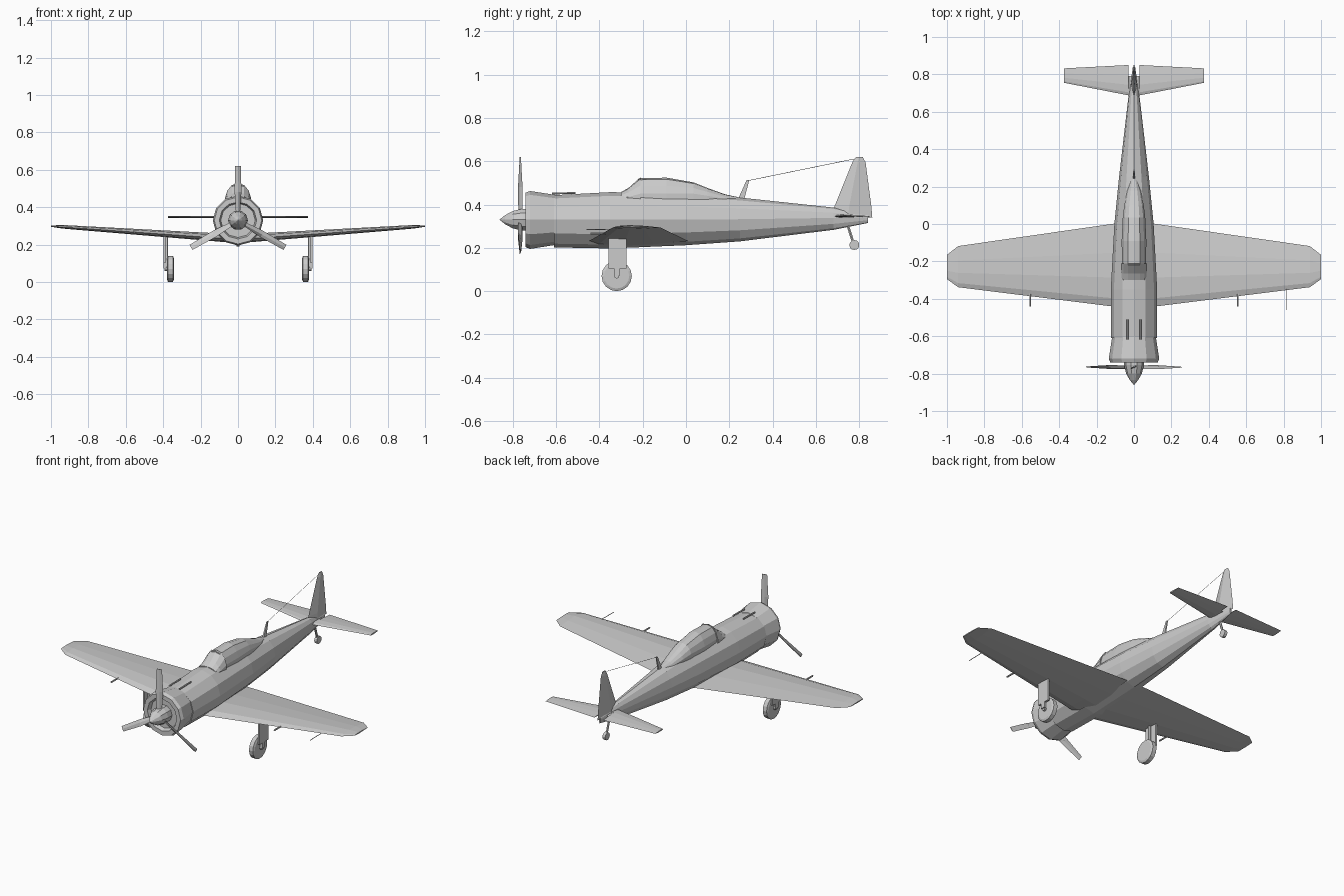
import bpy, bmesh
from math import sin, cos, pi, radians
from mathutils import Vector, Matrix

if "Cube" in bpy.data.objects:
    bpy.data.objects.remove(bpy.data.objects["Cube"])


def loft(name, rings, mirror=False):
    """Skin a list of equal-length point rings and cap both ends."""
    bm = bmesh.new()
    vs = [[bm.verts.new(p) for p in r] for r in rings]
    n = len(vs[0])
    for a, b in zip(vs, vs[1:]):
        for i in range(n):
            j = (i + 1) % n
            bm.faces.new((a[i], a[j], b[j], b[i]))
    bm.faces.new(vs[0])
    bm.faces.new(vs[-1])
    bmesh.ops.recalc_face_normals(bm, faces=bm.faces)
    me = bpy.data.meshes.new(name)
    bm.to_mesh(me)
    bm.free()
    ob = bpy.data.objects.new(name, me)
    bpy.context.collection.objects.link(ob)
    if mirror:
        ob.modifiers.new("mirror", 'MIRROR').use_mirror_merge = False
    return ob


def oval(y, w, zc, top, bot, n=12):
    """Ring across the body with separate upper and lower heights."""
    pts = []
    for i in range(n):
        a = 2 * pi * i / n
        s = sin(a)
        pts.append((w * cos(a), y, zc + s * ((top - zc) if s > 0 else (zc - bot))))
    return pts


def rod(name, p1, p2, r1, r2=None, n=6, mirror=False):
    p1, p2 = Vector(p1), Vector(p2)
    q = (p2 - p1).to_track_quat('Z', 'Y')
    rings = [[p + q @ Vector((r * cos(2 * pi * i / n), r * sin(2 * pi * i / n), 0))
              for i in range(n)] for p, r in ((p1, r1), (p2, r2 or r1))]
    return loft(name, rings, mirror)


def box(name, x, y, z, mirror=False):
    return loft(name, [[(a, y[0], z[0]), (a, y[1], z[0]), (a, y[1], z[1]), (a, y[0], z[1])]
                       for a in x], mirror)


def foil(x, le, te, z, t):
    """Wing section: (chord fraction, thickness factor)."""
    prof = [(0, 0), (.1, .65), (.35, 1), (.65, .7), (1, 0), (.65, -.5), (.35, -.75), (.1, -.55)]
    return [(x, le + (te - le) * c, z + t * h) for c, h in prof]


# fuselage
loft("fuselage", [oval(*s) for s in [
    (-.61, .122, .33, .443, .202),
    (-.35, .124, .33, .457, .197),
    (0, .105, .33, .452, .212),
    (.25, .08, .332, .432, .23),
    (.68, .03, .338, .386, .283),
    (.84, .006, .34, .352, .315)]])

# engine cowling, with a recessed front opening
loft("cowling", [oval(y, r, .33, .33 + r * .98, .33 - r) for y, r in [
    (-.59, .1), (-.605, .117), (-.72, .135), (-.74, .127), (-.74, .1), (-.715, .092)]])

# spinner
loft("spinner", [oval(y, r, .33, .33 + r, .33 - r, 10) for y, r in [
    (-.715, .052), (-.755, .053), (-.80, .042), (-.835, .022), (-.86, .001)]])

# propeller blades
for k in range(3):
    rings = []
    for r, w, t, pitch in [(.03, .014, .006, 40), (.15, .021, .004, 30), (.29, .016, .002, 10)]:
        a = radians(pitch)
        c = Vector((cos(a), sin(a), 0))
        d = Vector((-sin(a), cos(a), 0))
        o = Vector((0, 0, r))
        rings.append([o + c * w, o + d * t, o - c * w, o - d * t])
    blade = loft(f"propeller_blade_{k + 1}", rings)
    blade.matrix_world = Matrix.Translation((0, -.765, .33)) @ Matrix.Rotation(k * 2 * pi / 3, 4, 'Y')


# windshield and canopy
def hood(y, w, top, base=.40, side=.45):
    return [(-w, y, base), (-w, y, side), (-w * .82, y, side + (top - side) * .5),
            (-w * .48, y, side + (top - side) * .9), (0, y, top),
            (w * .48, y, side + (top - side) * .9), (w * .82, y, side + (top - side) * .5),
            (w, y, side), (w, y, base)]


loft("windshield", [hood(-.30, .066, .457, .40, .43), hood(-.265, .068, .477, .40, .435),
                    hood(-.21, .07, .526)])
loft("canopy", [hood(-.22, .064, .521), hood(-.09, .066, .524), hood(.035, .06, .502),
                hood(.10, .052, .476, .4, .44), hood(.18, .036, .447, .4, .425),
                hood(.25, .012, .432, .4, .42)])

# wings
loft("wing", [foil(0, -.455, .016, .227, .027), foil(.12, -.44, 0, .236, .025),
              foil(.94, -.338, -.118, .294, .011), foil(1.0, -.295, -.165, .298, .004)], True)

# tailplane
loft("tailplane", [foil(0, .68, .79, .346, .008), foil(.028, .688, .79, .346, .008),
                   foil(.03, .688, .85, .346, .008), foil(.374, .755, .832, .347, .005)], True)

# tail fin
loft("tail_fin", [[(0, le, z), (t, le + (te - le) * .4, z), (0, te, z2), (-t, le + (te - le) * .4, z)]
                  for le, te, z, z2, t in [(.675, .86, .35, .34, .016), (.685, .856, .39, .39, .015),
                                           (.768, .829, .595, .595, .007), (.785, .815, .62, .62, .004)]])

# aerial mast and wire
loft("aerial_mast", [[(-w, y1, z), (w, y1, z), (w, y2, z), (-w, y2, z)] for y1, y2, z, w in
                     [(.238, .268, .42, .005), (.28, .292, .513, .003)]])
rod("aerial_wire", (0, .285, .51), (0, .775, .61), .0012, n=4)

# guns and air-speed probe
rod("nose_gun", (.035, -.618, .451), (.035, -.51, .453), .005, mirror=True)
rod("wing_gun", (.555, -.44, .267), (.555, -.36, .267), .005, mirror=True)
rod("air_speed_probe", (.815, -.46, .284), (.815, -.33, .286), .002, n=5)

# main landing gear
loft("main_wheel", [[(x, -.32 + r * cos(pi * i / 8), .07 + r * sin(pi * i / 8)) for i in range(16)]
                    for x, r in [(.343, .058), (.348, .07), (.374, .07), (.379, .058)]], True)
box("gear_door", (.386, .398), (-.358, -.274), (.105, .25), True)
box("gear_lower_door", (.386, .398), (-.332, -.305), (.072, .11), True)
rod("gear_strut", (.382, -.32, .07), (.382, -.32, .25), .009, mirror=True)
rod("wheel_axle", (.36, -.32, .07), (.392, -.32, .07), .012, n=8, mirror=True)

# tail wheel
rod("tail_wheel_strut", (0, .748, .30), (0, .775, .215), .007)
rod("tail_wheel", (-.009, .777, .213), (.009, .777, .213), .023, n=12)
